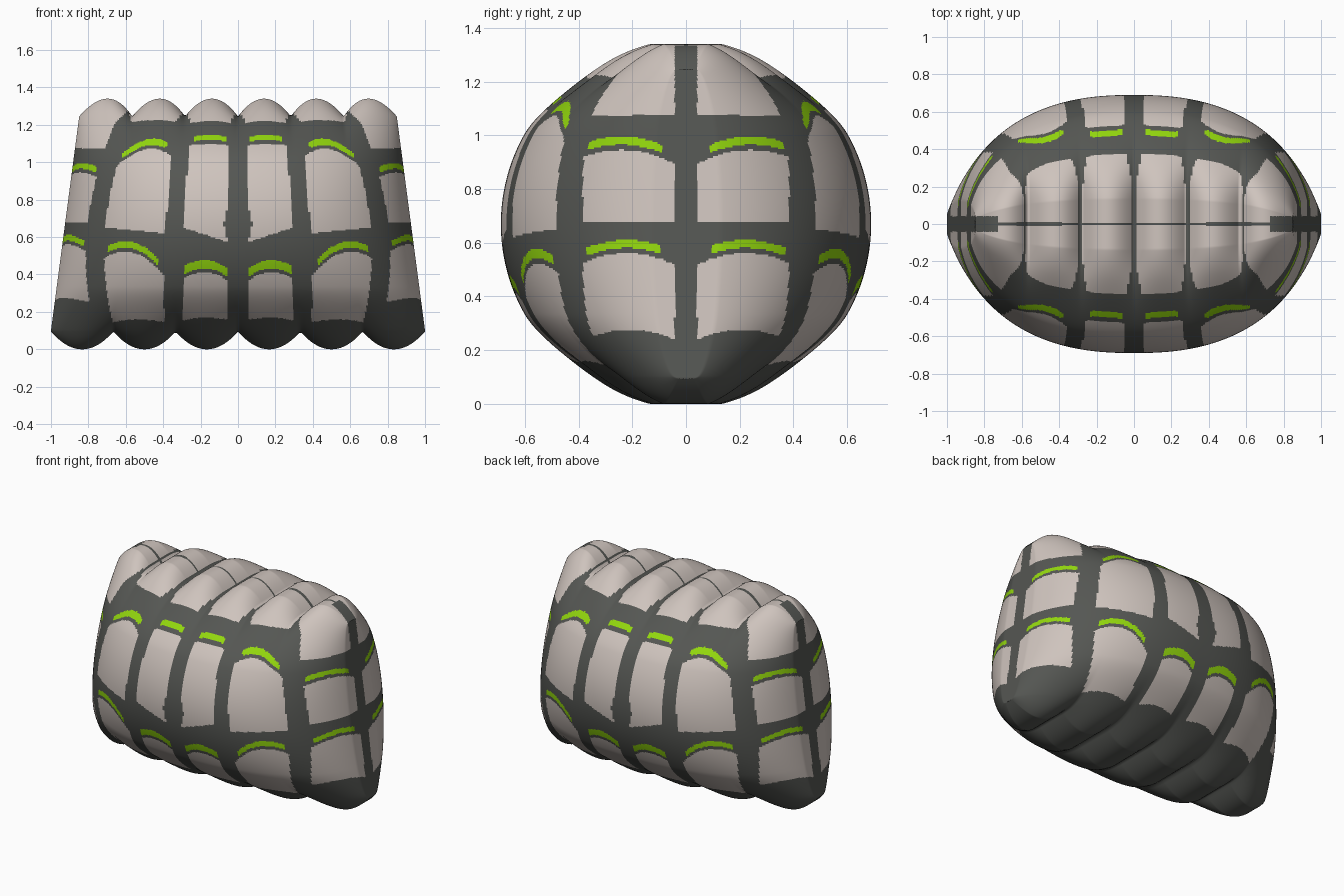
import bpy, bmesh, math

cube = bpy.data.objects.get("Cube")
if cube:
    bpy.data.objects.remove(cube, do_unlink=True)

COLS, ROWS = 220, 600      # across the width, around the section
HALF_H, DEPTH = 0.67, 0.69


def material(name, rgb):
    m = bpy.data.materials.new(name)
    m.use_nodes = True
    m.diffuse_color = (*rgb, 1)
    m.node_tree.nodes["Principled BSDF"].inputs["Base Color"].default_value = (*rgb, 1)
    m.node_tree.nodes["Principled BSDF"].inputs["Roughness"].default_value = 0.7
    return m


def smoothstep(a, b, x):
    x = min(1, max(0, (x - a) / (b - a)))
    return x * x * (3 - 2 * x)


def flatten(v, gain):
    """Stretch and clip, so the rim becomes a narrow flat edge."""
    return max(-1, min(1, v * gain))


def surface(a, phi):
    """Point on the padded shell: a runs across, phi around the section."""
    u, t = flatten(a, 1.015), flatten(math.sin(phi), 1.025)
    w = 1 if abs(u) > 0.9999 else ((abs(u) * 3) % 1) * 2 - 1   # place in one of six lobes
    # the scalloped seam pulls in between lobes, fading away from the edge
    z = HALF_H + t * (HALF_H - 0.095 * w * w * abs(t) ** 6)
    half_w = min(1.0, 1.0 - 0.145 * (z - 0.1) / 1.1)
    width = math.sqrt(max(0, 1 - abs(a) ** 2.4))
    y = DEPTH * width * math.cos(phi) * (1 - 0.1 * smoothstep(0.5, 0.9, abs(t)))
    return u * half_w, y, z


# Green strips: top height, bow, place of the peak, thickness, first and last s
UPPER = [(1.145, 0.02, 0, 0.026, -0.58, 0.58),
         (1.127, 0.11, -0.15, 0.034, -0.56, 0.68),
         (0.996, 0.06, -0.15, 0.03, -0.73, 0.56)]
LOWER = [(0.478, 0.09, 0.05, 0.045, -0.65, 0.7),
         (0.578, 0.13, 0.25, 0.036, -0.6, 0.68),
         (0.611, 0.06, -0.05, 0.03, -0.77, 0.55)]
# Panel limits per lobe, centre to end: middle row base and tilt, top row base, low row base
PANELS = [(0.61, 0.055, 1.2, 0.14), (0.635, 0.02, 1.205, 0.13), (0.675, 0, 1.075, 0.22)]
LIGHT, DARK, GREEN = range(3)


def paint(u, y, z):
    """Choose the colour from the panel layout."""
    a, t = abs(u), (z - HALF_H) / HALF_H
    k = 1 - t * t
    seams = [0, 1 / 3 + 0.03 * k, 2 / 3 + 0.15 * k, 1]
    i = 2 if a > seams[2] else 1 if a > seams[1] else 0
    lo, hi = seams[i], seams[i + 1]
    # s runs from -1 to 1 over a panel; the end panels are measured by depth
    s = 1 - abs(y) / 0.21 if i == 2 else 2 * (a - lo) / (hi - lo) - 1
    # seam between the front and back halves
    if abs(y) < (0.042 if a > 0.87 else 0.009):
        return DARK
    # vertical ribs, thinning out over the top
    rib = 0.052 * (1 - smoothstep(1.2, 1.29, z))
    if i == 0 and a < 0.15:
        rib *= 1 + 0.6 * max(0, 1 - abs(z - 0.67) / 0.12)
    near = min(a - lo, hi - a if i < 2 else 1)
    mid, tilt, top, base = PANELS[i]
    if near < rib:
        return DARK
    dome = 1 - s * s
    if z > top + 0.02 * dome * (i < 2):
        return LIGHT
    # green strips with a light panel hanging below each
    floors = (mid + tilt * s, base + (0.055 if i == 2 else 0.03) * dome)
    for strip, floor in zip((UPPER[i], LOWER[i]), floors):
        height, bow, peak, thick, first, last = strip
        edge = height - bow * (s - peak) ** 2
        if edge - thick < z < edge and first < s < last:
            return GREEN
        if floor < z < edge - thick - 0.02:
            return LIGHT
    return DARK


# Padded shell
bm = bmesh.new()
spread = [math.sin(math.pi * (c / COLS - 0.5)) for c in range(COLS + 1)]
phis = [2 * math.pi * r / ROWS for r in range(ROWS)]
grid = [[bm.verts.new(surface(a, p)) for p in phis] for a in spread]
for c in range(COLS):
    for r in range(ROWS):
        n = (r + 1) % ROWS
        f = bm.faces.new((grid[c][r], grid[c][n], grid[c + 1][n], grid[c + 1][r]))
        a = (spread[c] + spread[c + 1]) / 2
        x, y, z = surface(a, phis[r] + math.pi / ROWS)
        f.material_index = paint(flatten(a, 1.015), y, z)
        f.smooth = True
bmesh.ops.remove_doubles(bm, verts=bm.verts, dist=0.00005)
bmesh.ops.recalc_face_normals(bm, faces=bm.faces)
mesh = bpy.data.meshes.new("padded_shell")
bm.to_mesh(mesh)
bm.free()

shell = bpy.data.objects.new("padded_shell", mesh)
bpy.context.collection.objects.link(shell)
mesh.materials.append(material("warm light grey", (0.62, 0.55, 0.51)))
mesh.materials.append(material("dark grey", (0.09, 0.094, 0.086)))
mesh.materials.append(material("lime green", (0.29, 0.68, 0.004)))
